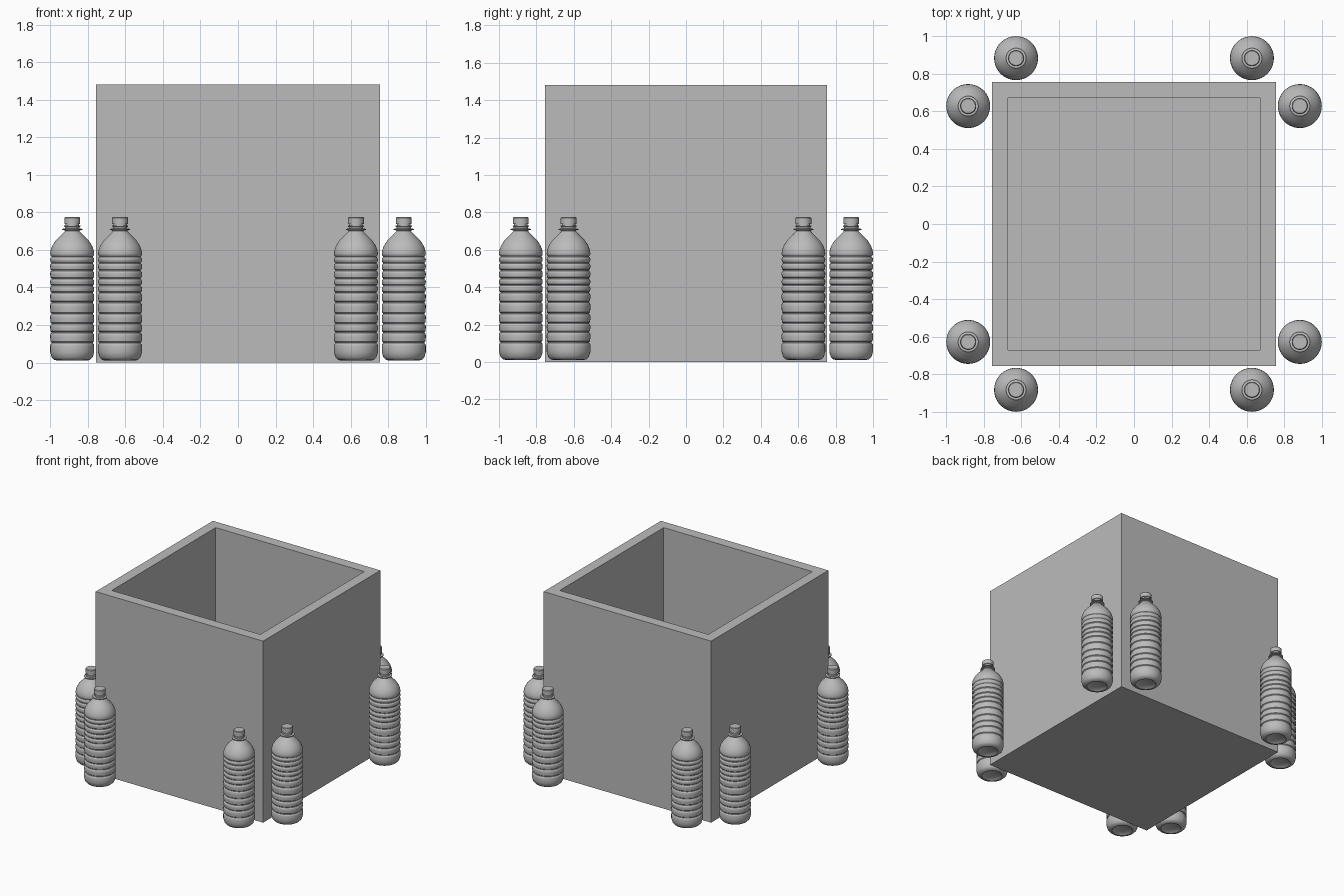
import bpy, bmesh, math
from mathutils import Vector

cube = bpy.data.objects.get("Cube")
if cube:
    bpy.data.objects.remove(cube, do_unlink=True)


def make_material(name, value):
    mat = bpy.data.materials.new(name)
    mat.use_nodes = True
    colour = (value, value, value, 1)
    mat.diffuse_color = colour
    mat.node_tree.nodes["Principled BSDF"].inputs["Base Color"].default_value = colour
    return mat


grey = make_material("plain grey", 0.5)


def add_object(name, mesh, location=(0, 0, 0)):
    obj = bpy.data.objects.new(name, mesh)
    obj.location = location
    bpy.context.collection.objects.link(obj)
    return obj


# Open box: top face inset for the wall, then pushed down to the floor
HALF, HEIGHT, WALL = 0.755, 1.48, 0.12
bm = bmesh.new()
bmesh.ops.create_cube(bm, size=1)
for v in bm.verts:
    v.co = Vector((v.co.x * 2 * HALF, v.co.y * 2 * HALF, (v.co.z + 0.5) * HEIGHT))
top = max(bm.faces, key=lambda f: f.calc_center_median().z)
bmesh.ops.inset_region(bm, faces=[top], thickness=WALL)
cavity = bmesh.ops.extrude_face_region(bm, geom=[top])["geom"]
bmesh.ops.translate(bm, vec=(0, 0, WALL - HEIGHT),
                    verts=[g for g in cavity if isinstance(g, bmesh.types.BMVert)])
if top.is_valid:
    bmesh.ops.delete(bm, geom=[top], context="FACES_ONLY")
bmesh.ops.recalc_face_normals(bm, faces=bm.faces)
box_mesh = bpy.data.meshes.new("open_box")
bm.to_mesh(box_mesh)
bm.free()
box_mesh.materials.append(grey)
add_object("open_box", box_mesh)

# Bottle profile: rounded base, ribs between grooves, shoulder, neck and cap
RADIUS, GROOVE = 0.117, 0.110
profile = [(0, 0.02), (0.06, 0.02), (0.075, 0.01), (0.095, 0.014), (0.109, 0.028), (RADIUS, 0.055)]
grooves = [0.105, 0.16, 0.207, 0.26, 0.32, 0.372, 0.41, 0.447, 0.49, 0.53, 0.564]
for low, high in zip(grooves, grooves[1:] + [None]):
    profile += [(RADIUS, low - 0.014), (RADIUS - 0.002, low - 0.007),
                (GROOVE, low - 0.002), (GROOVE, low + 0.002),
                (RADIUS - 0.002, low + 0.007)]
    if high:
        profile.append((RADIUS, (low + high) / 2))
profile += [(RADIUS, 0.58), (0.114, 0.6), (0.106, 0.622), (0.088, 0.65), (0.062, 0.676), (0.046, 0.692),
            (0.039, 0.7), (0.039, 0.704), (0.054, 0.706), (0.054, 0.712), (0.038, 0.714),
            (0.038, 0.722), (0.043, 0.724), (0.043, 0.729), (0.036, 0.731), (0.036, 0.739),
            (0.042, 0.739), (0.042, 0.771), (0.038, 0.775), (0, 0.775)]
# keep heights rising along the ribbed part
ribbed = []
for r, z in profile:
    if not ribbed or r < 0.1 or z >= ribbed[-1][1]:
        ribbed.append((r, z))

bm = bmesh.new()
verts = [bm.verts.new((r, 0, z)) for r, z in ribbed]
edges = [bm.edges.new(pair) for pair in zip(verts, verts[1:])]
bmesh.ops.spin(bm, geom=verts + edges, cent=(0, 0, 0), axis=(0, 0, 1),
               angle=math.tau, steps=40, use_merge=True)
bmesh.ops.remove_doubles(bm, verts=bm.verts, dist=0.0001)
bmesh.ops.recalc_face_normals(bm, faces=bm.faces)
bottle_mesh = bpy.data.meshes.new("bottle")
bm.to_mesh(bottle_mesh)
bm.free()
bottle_mesh.materials.append(grey)

# Two bottles beside each corner of the box
NEAR, FAR = 0.628, 0.883
bottles = []
for sx, side in ((-1, "right"), (1, "left")):
    for sy, end in ((-1, "front"), (1, "back")):
        for face, x, y in (("end", NEAR, FAR), ("side", FAR, NEAR)):
            bottles.append(add_object(f"bottle_{end}_{side}_{face}", bottle_mesh, (sx * x, sy * y, 0)))

bpy.ops.object.select_all(action="DESELECT")
bottles[0].select_set(True)
bpy.context.view_layer.objects.active = bottles[0]
bpy.ops.object.shade_smooth_by_angle(angle=math.radians(35))
